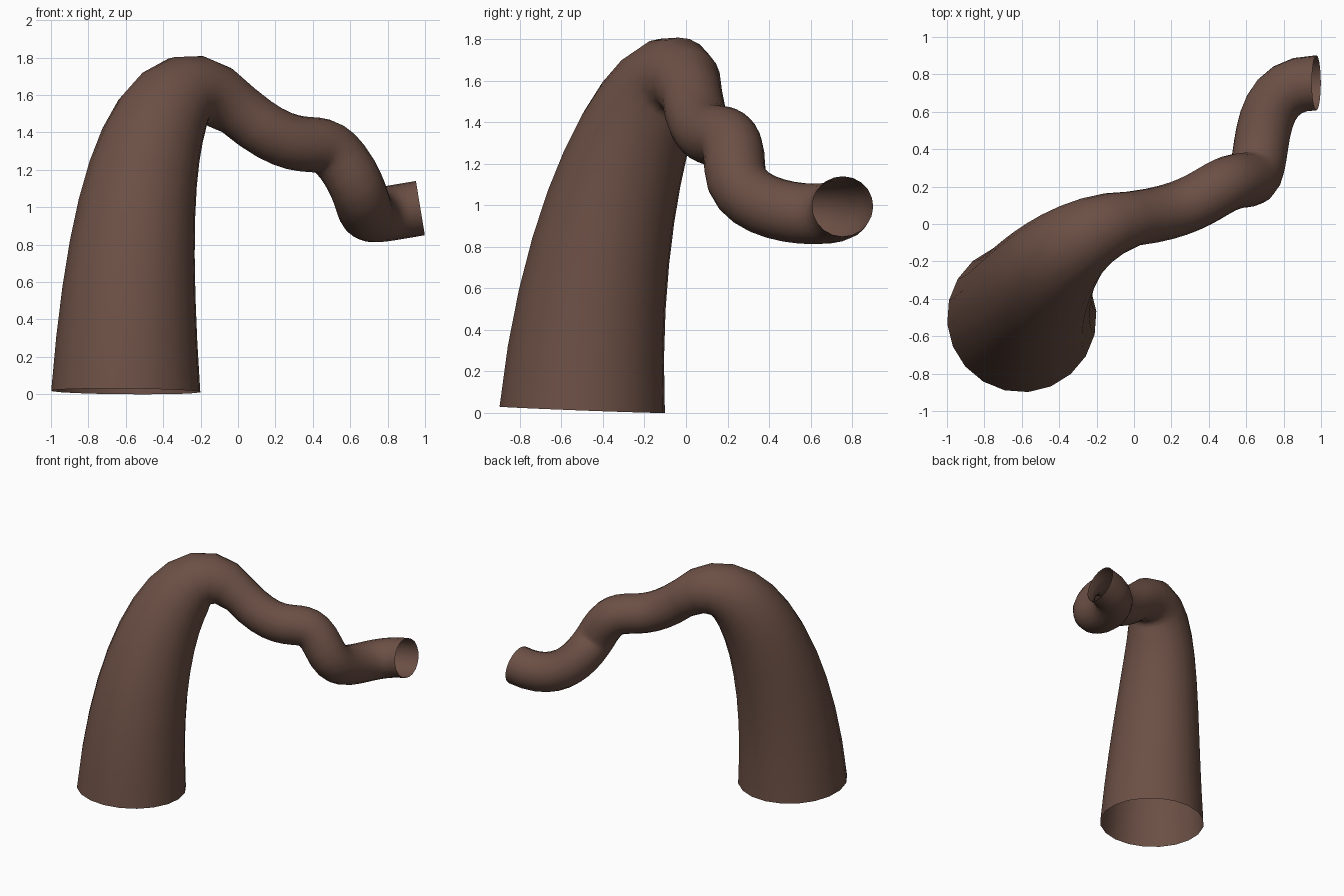
import bpy

if "Cube" in bpy.data.objects:
    bpy.data.objects.remove(bpy.data.objects["Cube"])

# Centre line of the tapering branch: (left handle, point, right handle, radius)
KNOTS = [
    ((-0.61, -0.54, -0.90), (-0.60, -0.50, 0.015), (-0.59, -0.457, 1.15), 0.40),
    ((-0.45, -0.05, 1.90), (0.00, 0.03, 1.52), (0.40, 0.08, 1.18), 0.147),
    ((0.42, 0.23, 1.48), (0.60, 0.235, 1.18), (0.74, 0.235, 0.93), 0.147),
    ((0.58, 0.755, 0.93), (0.975, 0.755, 0.995), (1.30, 0.755, 1.05), 0.147),
]

# Open-ended round tube swept along the centre line
curve = bpy.data.curves.new("branch", "CURVE")
curve.dimensions = "3D"
curve.resolution_u = 12
curve.bevel_depth = 1.0
curve.bevel_resolution = 8
curve.use_fill_caps = False
spline = curve.splines.new("BEZIER")
spline.bezier_points.add(len(KNOTS) - 1)
for bp, (left, co, right, radius) in zip(spline.bezier_points, KNOTS):
    bp.handle_left_type = bp.handle_right_type = "FREE"
    bp.co, bp.handle_left, bp.handle_right = co, left, right
    bp.radius = radius

branch = bpy.data.objects.new("branch", curve)
bpy.context.collection.objects.link(branch)
bpy.context.view_layer.objects.active = branch
branch.select_set(True)
bpy.ops.object.convert(target="MESH")
branch = bpy.context.object
bpy.ops.object.shade_smooth()

# Brown bark colour
bark = bpy.data.materials.new("bark")
bark.diffuse_color = (0.15, 0.08, 0.06, 1.0)
bark.use_nodes = True
bark.node_tree.nodes["Principled BSDF"].inputs["Base Color"].default_value = bark.diffuse_color
branch.data.materials.clear()
branch.data.materials.append(bark)
